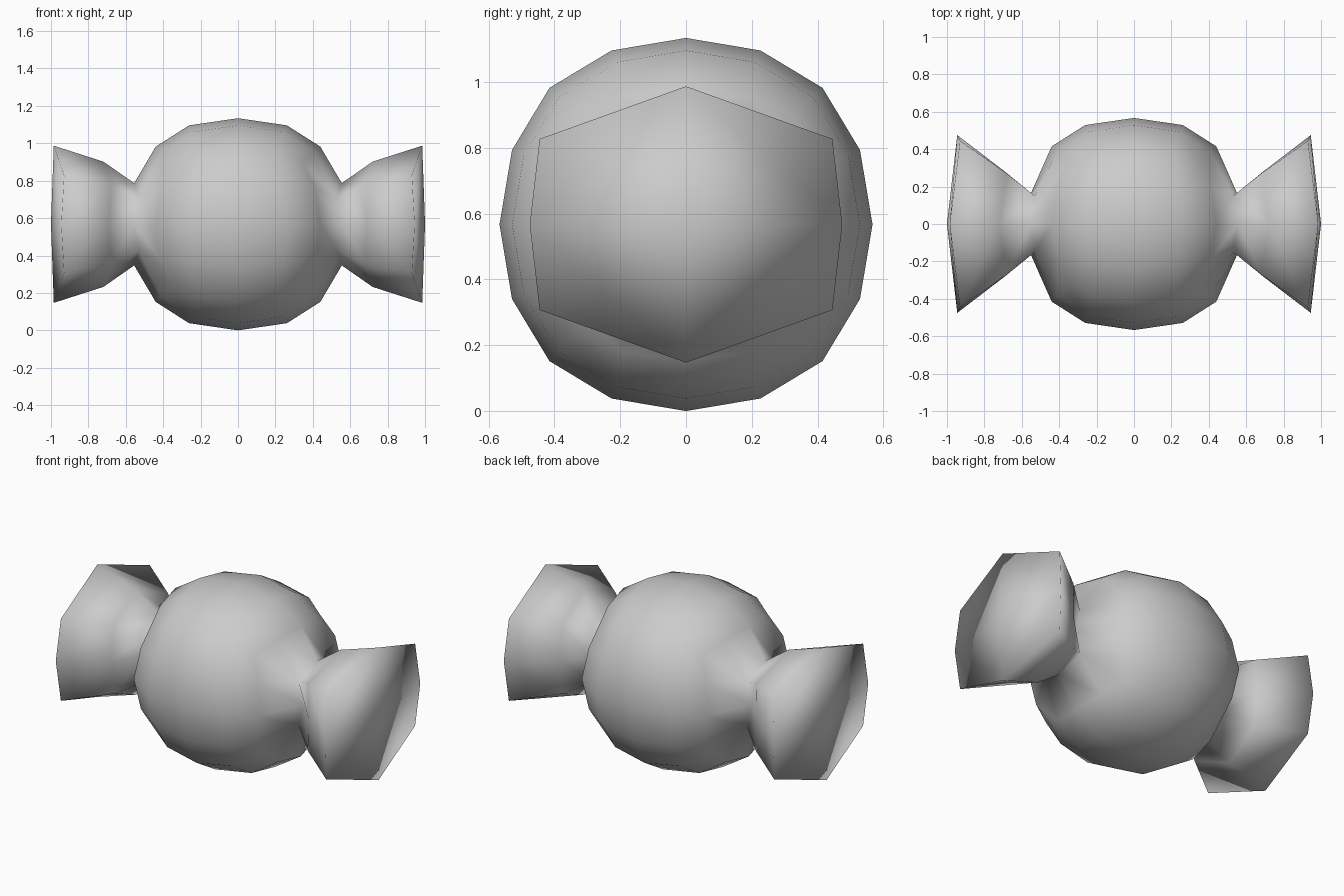
import bpy, bmesh, math

if "Cube" in bpy.data.objects:
    bpy.data.objects.remove(bpy.data.objects["Cube"])

R = 0.567

# Round body: cube smoothed twice, giving a 16-sided outline
bpy.ops.mesh.primitive_cube_add(size=2)
candy = bpy.context.object
candy.name = "wrapped_candy"
sub = candy.modifiers.new("round", 'SUBSURF')
sub.levels = 2
sub.use_limit_surface = False
bpy.ops.object.modifier_apply(modifier=sub.name)

bm = bmesh.new()
bm.from_mesh(candy.data)
top = max(v.co.z for v in bm.verts)
for v in bm.verts:
    v.co *= R / top
    v.co.x *= 1.155 if abs(v.co.x) < 0.3 else 1.06

# Wrapper ends: each ring is (top point, diagonal point, side point) as x, y, z
RINGS = [
    ((0.555, 0, 0.22), (0.53, 0.15, 0.14), (0.56, 0.145, 0)),
    ((0.72, 0, 0.335), (0.68, 0.27, 0.215), (0.69, 0.28, 0)),
    ((0.985, 0, 0.42), (0.93, 0.445, 0.26), (0.945, 0.475, 0)),
]


def ring_points(ring, side):
    """Eight points running around the x axis, starting at +y."""
    t, d, s = ring
    pts = []
    for i in range(8):
        a = i * math.pi / 4
        x, y, z = (s, d, t, d)[i % 4]
        sy = (math.cos(a) > 1e-6) - (math.cos(a) < -1e-6)
        sz = (math.sin(a) > 1e-6) - (math.sin(a) < -1e-6)
        pts.append((side * x, sy * y, sz * z))
    return pts


for side in (-1, 1):
    # Open the middle four faces of the body end
    patch = []
    for f in bm.faces:
        c = f.calc_center_median()
        if c.x * side > 0.3 and abs(c.y) < 0.2 and abs(c.z) < 0.2:
            patch.append(f)
    verts = list({v for f in patch for v in f.verts})
    neck = [v for v in verts if math.hypot(v.co.y, v.co.z) > 0.05]
    neck.sort(key=lambda v: round(math.atan2(v.co.z, v.co.y) % math.tau, 3) % 6.28)
    bmesh.ops.delete(bm, geom=patch, context='FACES')
    for v, p in zip(neck, ring_points(RINGS[0], side)):
        v.co = p
    # Flare outward
    prev = neck
    for ring in RINGS[1:]:
        cur = [bm.verts.new(p) for p in ring_points(ring, side)]
        for i in range(8):
            j = (i + 1) % 8
            bm.faces.new((prev[i], prev[j], cur[j], cur[i]))
        prev = cur
    # Close the wide end
    mid = bm.verts.new((side * 1.0, 0, 0))
    for i in range(0, 8, 2):
        bm.faces.new((prev[i], prev[i + 1], prev[(i + 2) % 8], mid))

bmesh.ops.recalc_face_normals(bm, faces=bm.faces)
for f in bm.faces:
    f.smooth = True
bm.to_mesh(candy.data)
bm.free()
candy.location.z = R
